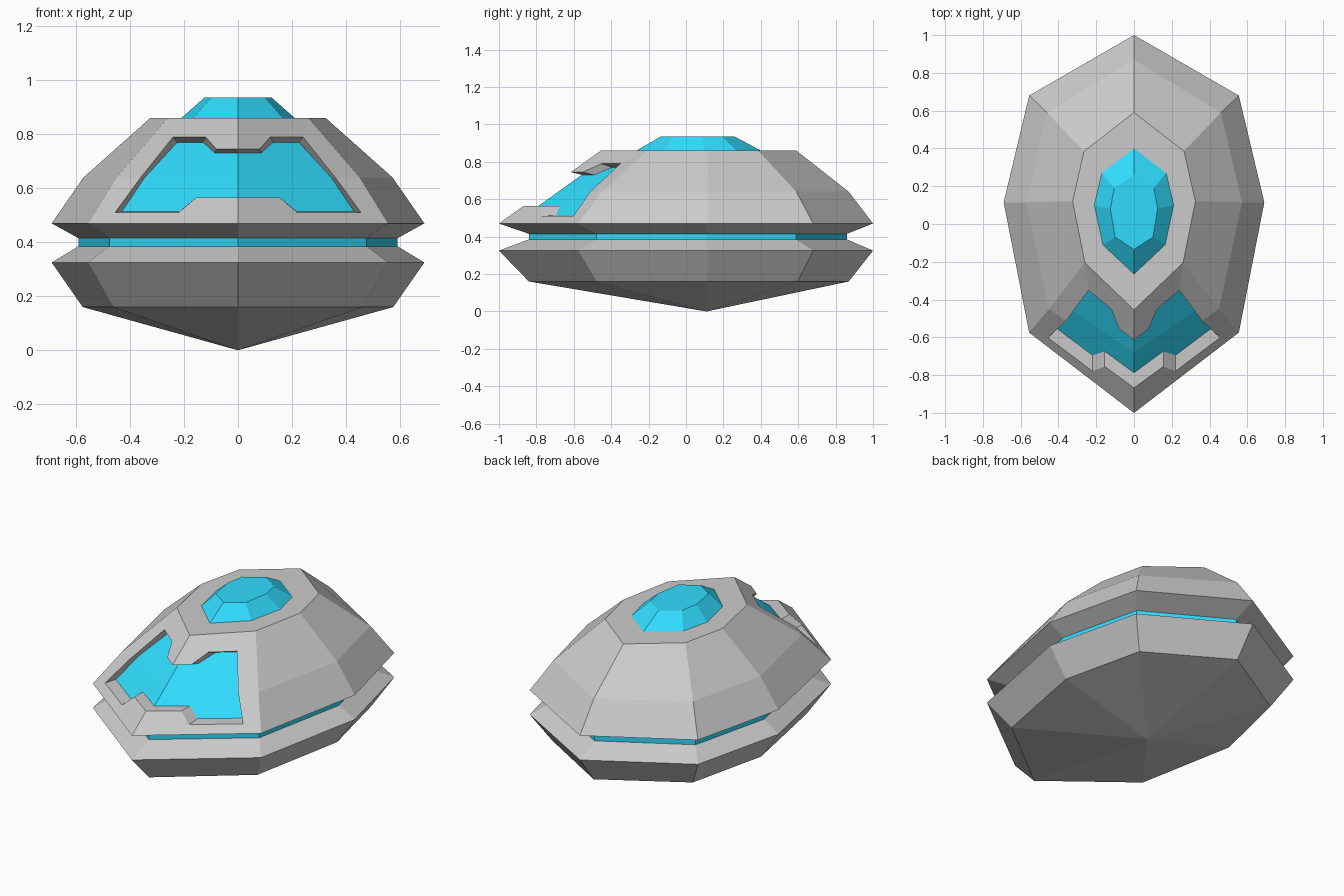
import bpy

if "Cube" in bpy.data.objects:
    bpy.data.objects.remove(bpy.data.objects["Cube"])

blue = bpy.data.materials.new("blue_glow")
blue.diffuse_color = (0.03, 0.72, 1.0, 1)
blue.use_nodes = True
blue.node_tree.nodes["Principled BSDF"].inputs["Base Color"].default_value = blue.diffuse_color


def make(name, faces, mat=None):
    """Build the right half from lists of points, mirrored across x."""
    verts, index, polys = [], {}, []
    for face in faces:
        poly = []
        for p in face:
            key = tuple(round(c, 4) for c in p)
            if key not in index:
                index[key] = len(verts)
                verts.append(key)
            if index[key] not in poly:
                poly.append(index[key])
        polys.append(poly)
    me = bpy.data.meshes.new(name)
    me.from_pydata(verts, [], polys)
    ob = bpy.data.objects.new(name, me)
    bpy.context.collection.objects.link(ob)
    if mat:
        me.materials.append(mat)
    ob.modifiers.new("mirror", 'MIRROR')
    return ob


def ring(points, z):
    return [(x, y, z) for x, y in points]


def bridge(low, high):
    return [(low[i], low[i + 1], high[i + 1], high[i]) for i in range(len(low) - 1)]


# half outlines, from front to back
OUT = [(0, -1), (.555, -.575), (.69, .115), (.555, .68), (0, 1)]
MID = [(0, -.763), (.45, -.45), (.572, .115), (.46, .59), (0, .87)]
TOP = [(0, -.455), (.26, -.205), (.325, .12), (.265, .385), (0, .59)]
DOME = [(0, -.265), (.165, -.11), (.21, .10), (.17, .27), (0, .40)]
DOME_TOP = [(0, -.135), (.1, -.07), (.125, .08), (.105, .19), (0, .26)]
BAND = [(x * .856, y * .85 + .01) for x, y in OUT]
KEEL = [(x * .833, y * .855 + .015) for x, y in OUT]

rim, mid, top = ring(OUT, .47), ring(MID, .64), ring(TOP, .86)
dome = ring(DOME, .86)
band_hi, band_lo = ring(BAND, .415), ring(BAND, .385)

# upper shell with its undercut and flat roof; the front is left open
shell = bridge(rim[1:], mid[1:]) + bridge(mid[1:], top[1:])
shell += bridge(band_hi, rim) + bridge(top, dome)
make("upper_shell", shell)


def on_front(x, z, depth=0):
    """Point on the sloped front surface, pushed back by depth."""
    a, b, za, zb = (0, 1, .47, .64) if z < .64 else (1, 2, .64, .86)
    t = (z - za) / (zb - za)
    prof = [OUT, MID, TOP]
    mix = lambda i, k: prof[a][i][k] * (1 - t) + prof[b][i][k] * t
    y = mix(0, 1) + (mix(1, 1) - mix(0, 1)) * x / mix(1, 0)
    return (x, y + depth, z)


# windscreen opening (front x, z) and its recessed edge
HOLE = [(0, .565), (.155, .565), (.22, .51), (.455, .51), (.36, .64),
        (.24, .79), (.12, .79), (.08, .745), (0, .745)]
GLASS = [(0, .565), (.155, .565), (.22, .513), (.43, .513), (.345, .64),
         (.225, .77), (.13, .77), (.085, .73), (0, .73)]
hole = [on_front(x, z) for x, z in HOLE]
glass = [on_front(x, z, .08) for x, z in GLASS]

frame = [
    [rim[0], rim[1], hole[3], hole[2], hole[1], hole[0]],
    [rim[1], mid[1], hole[4], hole[3]],
    [mid[1], top[1], hole[5], hole[4]],
    [top[1], top[0], hole[8], hole[7], hole[6], hole[5]],
]
make("windscreen_frame", frame + bridge(hole, glass))

centre = on_front(0, .64, .08)
make("windscreen", [glass[:5] + [centre], [centre] + glass[4:]], blue)

# roof dome
dome_top = ring(DOME_TOP, .935)
make("roof_dome", bridge(dome, dome_top) + [dome_top], blue)

# glowing band between the hull halves
make("glow_band", bridge(band_lo, band_hi), blue)

# lower hull, tapering to a point
lip, keel = ring(OUT, .325), ring(KEEL, .16)
tip = [(0, .11, 0)] * 5
make("lower_hull", bridge(lip, band_lo) + bridge(keel, lip) + bridge(tip, keel))
